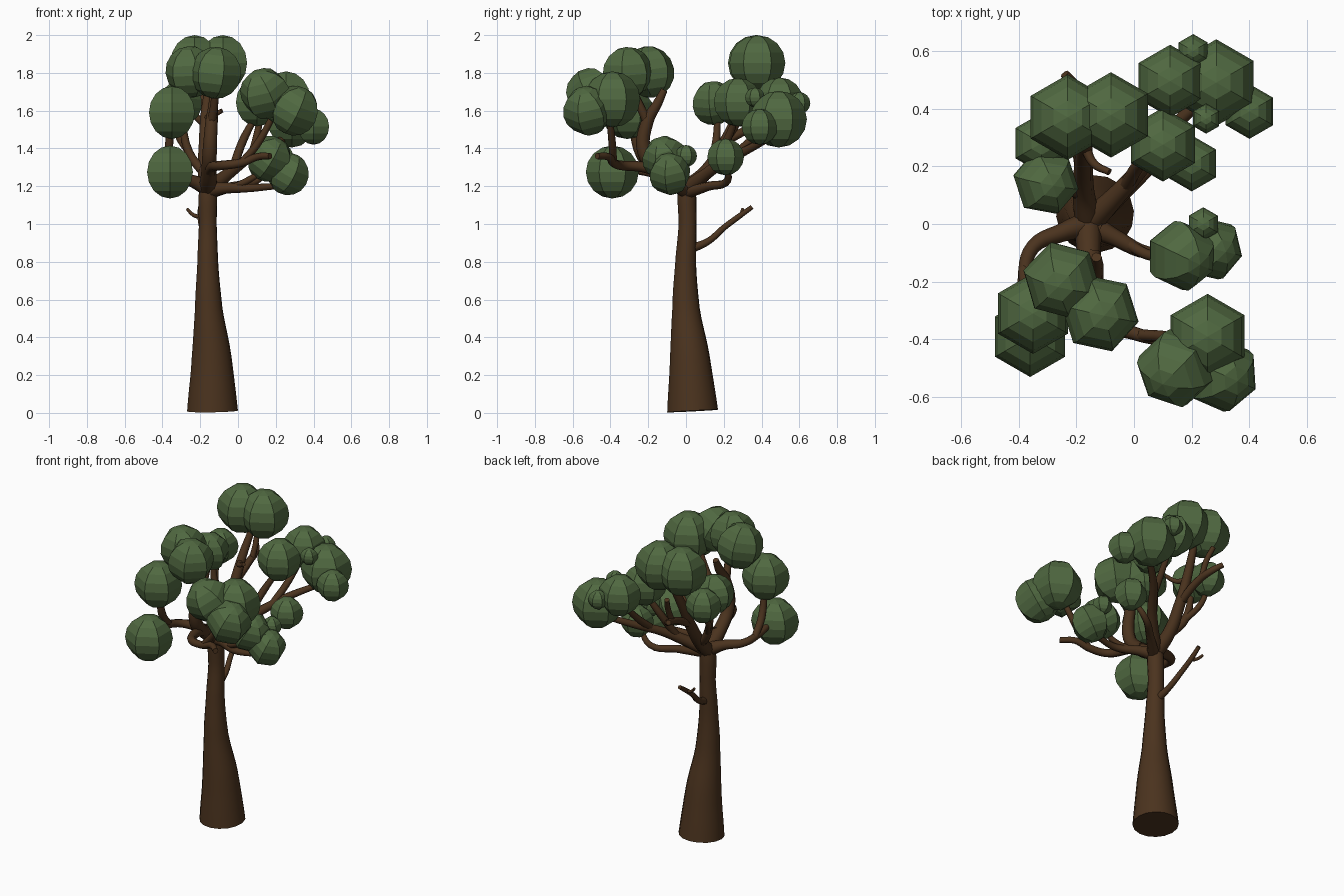
import bpy, bmesh, math
from mathutils import Matrix, Euler


def material(name, rgb):
    m = bpy.data.materials.new(name)
    m.diffuse_color = (*rgb, 1)
    return m


BARK = material("bark", (0.07, 0.033, 0.013))
LEAF = material("leaf", (0.08, 0.14, 0.052))


def limb(name, pts, sides=8):
    """Smooth tapered tube through (x, y, z, radius) points."""
    cu = bpy.data.curves.new(name, 'CURVE')
    cu.dimensions = '3D'
    cu.bevel_depth = 1.0
    cu.bevel_resolution = sides // 2 - 2
    cu.resolution_u = 5
    cu.use_fill_caps = True
    sp = cu.splines.new('BEZIER')
    sp.bezier_points.add(len(pts) - 1)
    for bp, (x, y, z, r) in zip(sp.bezier_points, pts):
        bp.co = (x, y, z)
        bp.radius = r
        bp.handle_left_type = bp.handle_right_type = 'AUTO'
    tmp = bpy.data.objects.new(name + "_path", cu)
    bpy.context.collection.objects.link(tmp)
    bpy.context.view_layer.update()
    dg = bpy.context.evaluated_depsgraph_get()
    me = bpy.data.meshes.new_from_object(tmp.evaluated_get(dg))
    bpy.data.objects.remove(tmp)
    me.materials.clear()
    me.materials.append(BARK)
    ob = bpy.data.objects.new(name, me)
    bpy.context.collection.objects.link(ob)
    bpy.ops.object.select_all(action='DESELECT')
    ob.select_set(True)
    bpy.context.view_layer.objects.active = ob
    bpy.ops.object.shade_smooth_by_angle(angle=math.radians(50))


def clump(name, x, y, z, r, tilt=(0, 0, 0)):
    """Flat-faced six-sided leaf ball."""
    bm = bmesh.new()
    rot = Euler([math.radians(a) for a in tilt]).to_matrix().to_4x4()
    bmesh.ops.create_uvsphere(bm, u_segments=6, v_segments=8, radius=r,
                              matrix=Matrix.Translation((x, y, z)) @ rot)
    me = bpy.data.meshes.new(name)
    bm.to_mesh(me)
    bm.free()
    me.materials.append(LEAF)
    bpy.context.collection.objects.link(bpy.data.objects.new(name, me))


# Trunk
limb("trunk", [(-.135, .035, .01, .135), (-.14, .02, .3, .105), (-.155, .0, .55, .073),
               (-.16, -.002, .78, .056), (-.16, .008, 1.0, .047), (-.16, .005, 1.13, .05),
               (-.155, .005, 1.23, .045)], 16)

# Low twig on the back of the trunk
limb("low_twig", [(-.16, .03, .87, .024), (-.17, .12, .91, .018), (-.19, .2, .98, .016),
                  (-.2, .28, 1.04, .015), (-.2, .35, 1.09, .012)])
limb("low_twig_fork", [(-.2, .27, 1.035, .012), (-.24, .29, 1.05, .01), (-.27, .3, 1.08, .008)])

# Front left branches
limb("left_branch", [(-.16, 0, 1.19, .045), (-.25, -.03, 1.23, .032), (-.35, -.08, 1.25, .025),
                     (-.38, -.18, 1.27, .023), (-.37, -.36, 1.3, .018)])
limb("left_branch_fork", [(-.38, -.16, 1.27, .022), (-.37, -.24, 1.36, .024), (-.355, -.29, 1.55, .018)])
limb("front_branch", [(-.16, 0, 1.19, .048), (-.155, -.13, 1.27, .04), (-.15, -.22, 1.38, .038),
                      (-.14, -.205, 1.54, .033), (-.13, -.15, 1.64, .025), (-.13, -.115, 1.71, .018)])
limb("front_branch_fork", [(-.14, -.205, 1.54, .026), (-.125, -.25, 1.64, .022), (-.12, -.3, 1.75, .018)])

# Front right branch and its fork
limb("long_branch", [(-.15, -.1, 1.26, .035), (-.14, -.22, 1.3, .028), (-.09, -.34, 1.31, .025),
                     (.02, -.385, 1.325, .023), (.1, -.41, 1.355, .02), (.17, -.47, 1.36, .017)])
limb("long_branch_fork", [(.02, -.385, 1.325, .02), (.1, -.39, 1.42, .02), (.2, -.41, 1.6, .016)])

# Short right branch
limb("right_branch", [(-.16, 0, 1.18, .045), (-.07, -.045, 1.19, .03), (.05, -.1, 1.19, .022),
                      (.2, -.09, 1.2, .016)])
limb("right_branch_fork", [(-.03, -.065, 1.19, .02), (.06, -.11, 1.235, .018), (.16, -.11, 1.3, .014)])

# Back right branches
limb("back_right_branch", [(-.15, .01, 1.19, .045), (-.06, .1, 1.26, .034), (.03, .2, 1.33, .028),
                           (.12, .32, 1.39, .024), (.26, .45, 1.46, .018)])
limb("back_right_fork_a", [(-.03, .13, 1.285, .024), (.03, .22, 1.45, .022), (.1, .27, 1.58, .016)])
limb("back_right_fork_b", [(.07, .25, 1.36, .022), (.1, .37, 1.47, .02), (.125, .48, 1.6, .016)])
limb("back_right_low", [(-.14, .01, 1.17, .035), (-.02, .12, 1.2, .024), (.1, .22, 1.23, .02),
                        (.18, .21, 1.32, .015)])

# Back left branches
limb("back_branch", [(-.16, .01, 1.19, .045), (-.175, .11, 1.28, .038), (-.175, .2, 1.42, .033),
                     (-.17, .28, 1.58, .028), (-.15, .37, 1.76, .02)])
limb("back_branch_fork", [(-.175, .21, 1.44, .024), (-.18, .37, 1.52, .022), (-.2, .47, 1.55, .02),
                          (-.24, .52, 1.58, .016)])
limb("back_branch_stub", [(-.18, .4, 1.53, .018), (-.18, .44, 1.62, .017), (-.2, .48, 1.7, .015)])
limb("back_branch_twig", [(-.17, .27, 1.56, .018), (-.14, .21, 1.57, .015), (-.085, .18, 1.6, .012)])
limb("side_branch", [(-.17, .1, 1.26, .028), (-.26, .15, 1.38, .024), (-.3, .17, 1.6, .016)])
limb("side_branch_fork", [(-.26, .15, 1.38, .02), (-.32, .23, 1.48, .018), (-.33, .28, 1.6, .014)])

# Leaf clumps: x, y, z, radius, optional tilt
CLUMPS = [
    (-.23, .37, 1.852, .148), (-.08, .378, 1.852, .148), (.125, .495, 1.65, .126),
    (.285, .49, 1.555, .15), (.205, .6, 1.64, .058), (.4, .39, 1.515, .095),
    (.25, .365, 1.67, .052), (.1, .275, 1.645, .128), (.2, .21, 1.355, .097),
    (-.305, .145, 1.64, .117, (10, 10, 20)), (-.32, .28, 1.62, .105),
    (-.25, -.195, 1.805, .138, (8, -8, 15)), (-.118, -.31, 1.8, .138, (5, 5, 18)),
    (-.35, -.31, 1.59, .14), (-.36, -.39, 1.275, .14),
    (.255, -.39, 1.66, .148), (.145, -.5, 1.69, .137, (20, -25, 10)),
    (.3, -.52, 1.6, .133, (15, 25, 10)),
    (.165, -.11, 1.345, .123, (20, 30, 10)), (.265, -.085, 1.265, .113, (15, 25, 20)),
    (.24, 0, 1.36, .058),
]
for i, c in enumerate(CLUMPS, 1):
    clump(f"leaf_clump_{i}", *c)
